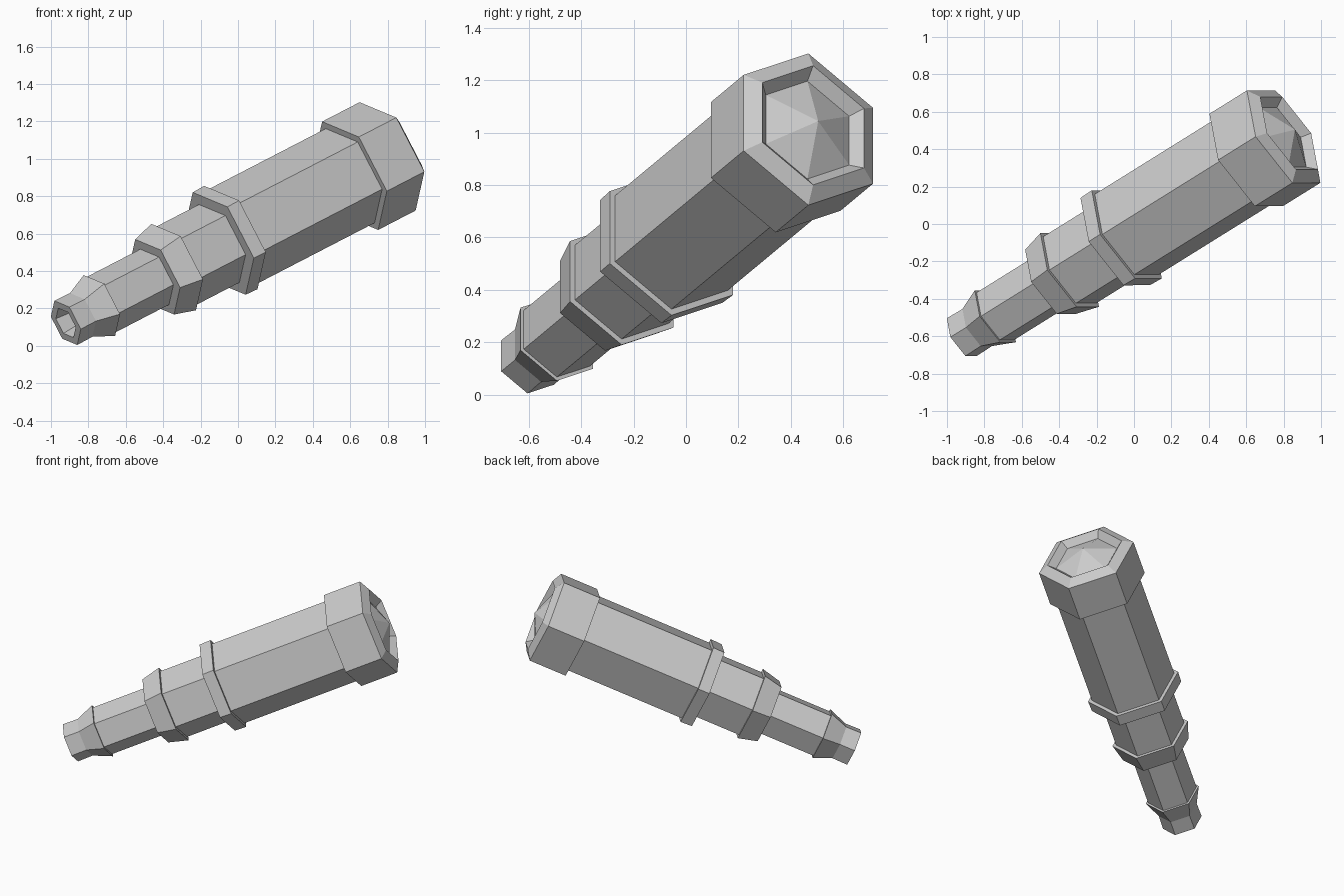
import bpy, bmesh, math
from mathutils import Vector

if "Cube" in bpy.data.objects:
    bpy.data.objects.remove(bpy.data.objects["Cube"])

# Telescope axis: t runs along it, t = 0 is the centre of the large rim
CENTRE = Vector((0.80, 0.467, 1.013))
AXIS = Vector((0.777, 0.484, 0.402)).normalized()
UP = Vector((-0.459, 0.0, 0.888))
UP = (UP - AXIS * UP.dot(AXIS)).normalized()
SIDE = AXIS.cross(UP)


def hex_part(name, profile):
    """Six-sided sweep of (t, radius) pairs; radius 0 closes to a point."""
    bm = bmesh.new()
    rings = []
    for t, r in profile:
        c = CENTRE + AXIS * t
        if r == 0:
            rings.append([bm.verts.new(c)] * 6)
            continue
        rings.append([bm.verts.new(c + r * (UP * math.cos(k * math.pi / 3)
                                            + SIDE * math.sin(k * math.pi / 3)))
                      for k in range(6)])
    for a, b in zip(rings, rings[1:]):
        for k in range(6):
            j = (k + 1) % 6
            quad = list(dict.fromkeys((a[k], a[j], b[j], b[k])))
            bm.faces.new(quad)
    mesh = bpy.data.meshes.new(name)
    bm.to_mesh(mesh)
    bm.free()
    ob = bpy.data.objects.new(name, mesh)
    bpy.context.collection.objects.link(ob)
    return ob


BARREL, MIDDLE, SMALL = 0.284, 0.235, 0.167

# Eyepiece with recessed hole and flared collar
hex_part("eyepiece", [(-2.12, 0), (-2.12, 0.075), (-2.214, 0.088), (-2.214, 0.133),
                      (-2.108, 0.131), (-1.983, 0.183), (-1.983, SMALL)])
# Draw tubes
hex_part("small_tube", [(-1.983, SMALL), (-1.603, SMALL)])
hex_part("middle_tube", [(-1.472, MIDDLE), (-1.159, MIDDLE)])
hex_part("main_barrel", [(-1.079, BARREL), (-0.258, BARREL)])
# Collars at the tube joints
hex_part("small_collar", [(-1.603, SMALL), (-1.603, 0.226),
                          (-1.472, 0.26), (-1.472, MIDDLE)])
hex_part("large_collar", [(-1.159, MIDDLE), (-1.159, 0.308),
                          (-1.079, 0.311), (-1.079, BARREL)])
# Front hood with bevelled rim, and the pointed lens inside it
hex_part("lens_hood", [(-0.258, BARREL), (-0.258, 0.326), (0, 0.326),
                       (0.038, 0.256), (-0.007, 0.21)])
hex_part("lens", [(-0.007, 0.21), (0.078, 0)])
